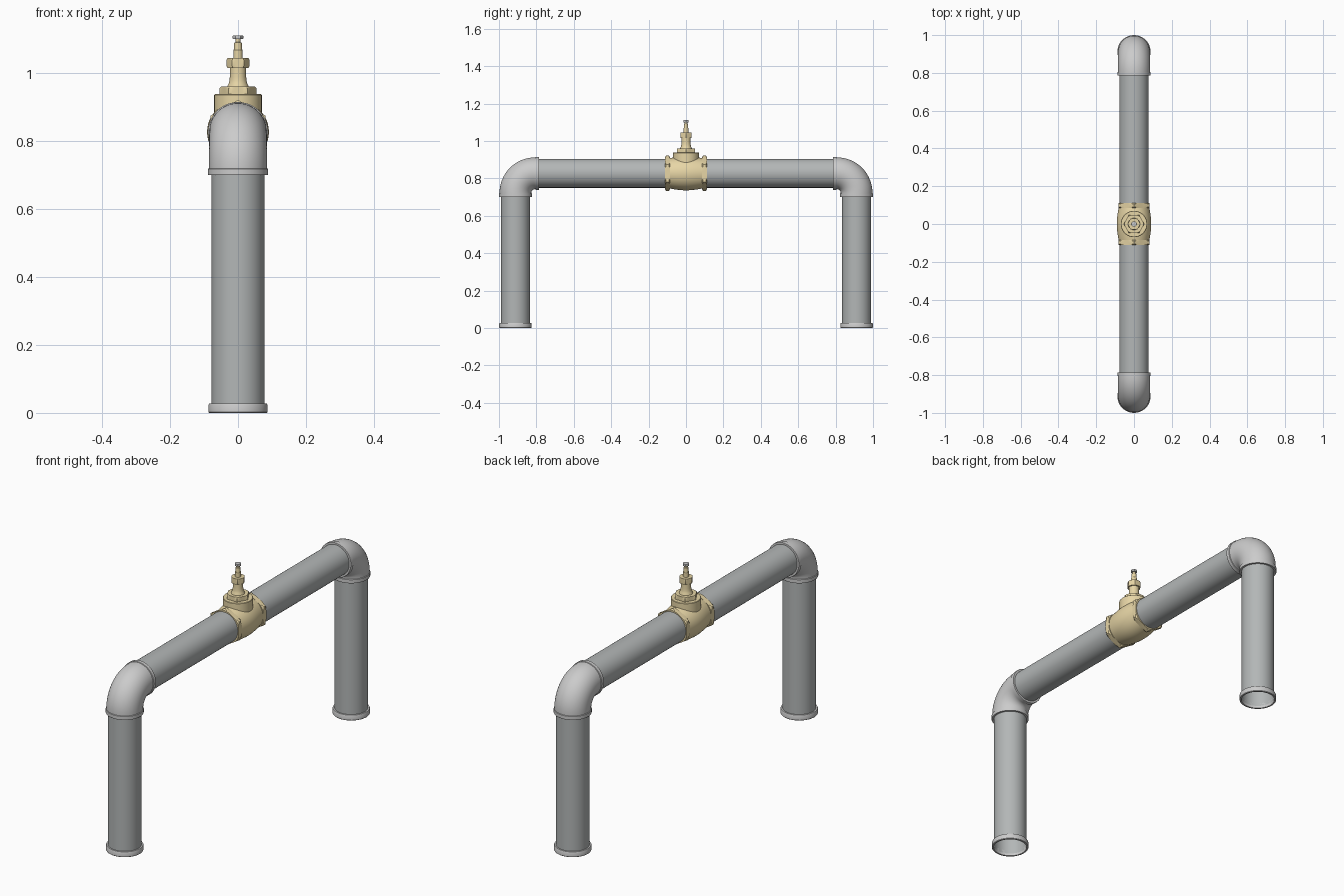
import bpy, bmesh, math
from mathutils import Vector

if "Cube" in bpy.data.objects:
    bpy.data.objects.remove(bpy.data.objects["Cube"])

X, Y, Z = Vector((1, 0, 0)), Vector((0, 1, 0)), Vector((0, 0, 1))
AXIS_Z, LEG_Y, BEND = 0.827, 0.912, 0.105   # run height, leg position, bend radius


def material(name, rgb):
    m = bpy.data.materials.new(name)
    m.diffuse_color = (*rgb, 1)
    m.use_nodes = True
    m.node_tree.nodes["Principled BSDF"].inputs["Base Color"].default_value = m.diffuse_color
    return m


brass = material("brass", (0.80, 0.67, 0.38))
steel = material("dark_steel", (0.45, 0.47, 0.47))


def ring(c, t, r, n=48):
    """Points around centre c, square to direction t; r is a number or a function of the angle."""
    v = t.cross(X)
    pts = []
    for i in range(n):
        a = math.tau * i / n
        d = r(a) if callable(r) else r
        pts.append(c + X * (d * math.cos(a)) + v * (d * math.sin(a)))
    return pts


def loft(name, rings, mat=None, mirror=False, caps=True, loop=False):
    """Skin a list of rings, optionally mirrored front to back."""
    bm = bmesh.new()
    rows = [[bm.verts.new(p) for p in r] for r in rings]
    n = len(rows[0])
    pairs = list(zip(rows, rows[1:])) + ([(rows[-1], rows[0])] if loop else [])
    for a, b in pairs:
        for i in range(n):
            j = (i + 1) % n
            bm.faces.new((a[i], a[j], b[j], b[i]))
    if caps and not loop:
        bm.faces.new(rows[0])
        bm.faces.new(rows[-1])
    bmesh.ops.recalc_face_normals(bm, faces=bm.faces)
    me = bpy.data.meshes.new(name)
    bm.to_mesh(me)
    bm.free()
    ob = bpy.data.objects.new(name, me)
    bpy.context.collection.objects.link(ob)
    if mat:
        me.materials.append(mat)
    bpy.ops.object.select_all(action='DESELECT')
    ob.select_set(True)
    bpy.context.view_layer.objects.active = ob
    bpy.ops.object.shade_smooth_by_angle(angle=math.radians(30))
    if mirror:
        m = ob.modifiers.new("mirror", 'MIRROR')
        m.use_axis = (False, True, False)
        m.use_mirror_merge = False
    return ob


def lathe(name, base, axis, profile, mat=None, **kw):
    """Turn (radius, distance along axis) pairs."""
    return loft(name, [ring(base + axis * h, axis, r) for r, h in profile], mat, **kw)


def hex_nut(name, base, axis, R, h, mat=None, phase=0.0, low=True, **kw):
    """Hexagonal nut with turned chamfers on its ends."""
    def shape(limit):
        return lambda a: min(limit, R * math.cos(math.pi / 6) /
                             math.cos((a - phase) % (math.pi / 3) - math.pi / 6))
    cut, c = R * 0.91, h * 0.2
    prof = [(cut, 0), (R, c)] if low else [(R, 0)]
    prof += [(R, h - c), (cut, h)]
    return loft(name, [ring(base + axis * d, axis, shape(lim)) for lim, d in prof], mat, **kw)


# Legs with open ends, and their foot collars
leg = Vector((0, LEG_Y, 0))
lathe("leg_pipe", leg, Z, [(0.0775, 0.012), (0.0775, 0.72)], steel, mirror=True, caps=False)
lathe("foot_collar", leg, Z,
      [(0.0775, 0), (0.085, 0), (0.0865, 0.002), (0.0865, 0.024), (0.085, 0.027), (0.0775, 0.027)],
      mirror=True, loop=True)

# Horizontal run
lathe("cross_pipe", Vector((0, 0, AXIS_Z)), Y, [(0.0775, 0.09), (0.0775, 0.805)],
      steel, mirror=True, caps=False)

# Elbows with a collar at each end
end = [(0.022, 0.0775), (0.022, 0.087), (0.0205, 0.088), (0.0035, 0.088), (0.002, 0.085)]
cy, cz = LEG_Y - BEND, AXIS_Z - BEND
rings = [ring(Vector((0, LEG_Y, cz - d)), Z, r) for d, r in end]
for i in range(17):
    a = math.pi / 2 * i / 16
    rings.append(ring(Vector((0, cy + BEND * math.cos(a), cz + BEND * math.sin(a))),
                      Vector((0, -math.sin(a), math.cos(a))), 0.085))
rings += [ring(Vector((0, cy - d, AXIS_Z)), -Y, r) for d, r in reversed(end)]
loft("elbow", rings, mirror=True, caps=False)

# Valve body: bulged barrel with a hexagonal end on each side
mid = Vector((0, 0, AXIS_Z))
barrel = [(0.080 + 0.011 * math.cos(math.pi / 2 * k / 8), 0.092 * k / 8) for k in range(-8, 9)]
lathe("valve_body", mid, Y, barrel, brass)
hex_nut("valve_end", mid + Y * 0.086, Y, 0.094, 0.026, brass, phase=math.pi / 2, mirror=True)

# Bonnet, neck and packing nuts
lathe("valve_bonnet", Vector(), Z, [(0.07, 0.84), (0.07, 0.936), (0.068, 0.938)], brass)
hex_nut("bonnet_nut", Z * 0.938, Z, 0.055, 0.022, brass, low=False)
lathe("valve_neck", Vector(), Z,
      [(0.032, 0.958), (0.031, 0.962), (0.027, 0.970), (0.025, 0.979), (0.024, 0.990), (0.024, 1.016)],
      brass)
hex_nut("packing_nut", Z * 1.015, Z, 0.034, 0.029, brass)

# Stem and top bolt
lathe("valve_stem", Vector(), Z,
      [(0.0135, 1.043), (0.0135, 1.068), (0.012, 1.070), (0.011, 1.090), (0.007, 1.091), (0.007, 1.101)],
      brass)
hex_nut("stem_bolt", Z * 1.100, Z, 0.016, 0.011)
